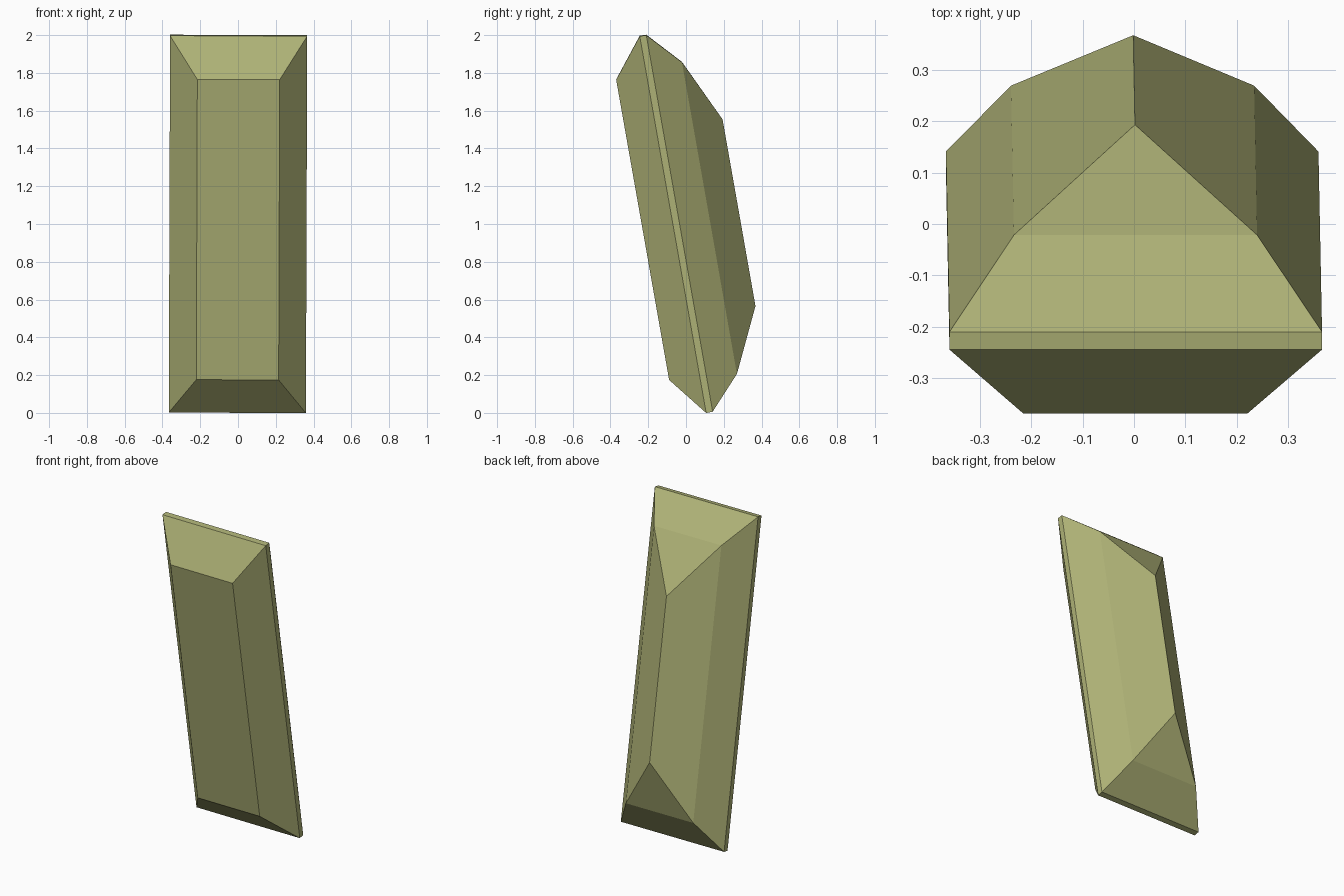
import bpy, bmesh, math

if "Cube" in bpy.data.objects:
    bpy.data.objects.remove(bpy.data.objects["Cube"])

# Step-cut gem: rectangular tiers as (half width, half length, depth)
TIERS = [
    (0.218, 0.807, -0.231),   # table
    (0.363, 1.013, -0.068),   # girdle, front edge
    (0.363, 1.012, -0.033),   # girdle, back edge
    (0.237, 0.838, 0.128),    # pavilion step
    (0.0, 0.502, 0.287),      # keel ridge
]


def tier_loop(bm, half_w, half_l, depth):
    if half_w == 0:           # ridge: both sides share the end points
        low = bm.verts.new((0, depth, -half_l))
        high = bm.verts.new((0, depth, half_l))
        return [low, low, high, high]
    corners = [(-1, -1), (1, -1), (1, 1), (-1, 1)]
    return [bm.verts.new((sx * half_w, depth, sz * half_l)) for sx, sz in corners]


bm = bmesh.new()
loops = [tier_loop(bm, *t) for t in TIERS]
bm.faces.new(loops[0])
for a, b in zip(loops, loops[1:]):
    for i in range(4):
        j = (i + 1) % 4
        ring = [a[i], a[j], b[j], b[i]]
        bm.faces.new(list(dict.fromkeys(ring)))
bmesh.ops.recalc_face_normals(bm, faces=bm.faces)

mesh = bpy.data.meshes.new("gem")
bm.to_mesh(mesh)
bm.free()

# Lean the gem backwards and rest its lower edge on the ground
gem = bpy.data.objects.new("gem", mesh)
gem.rotation_euler = (math.radians(10), math.radians(0.2), 0)
gem.location = (0, -0.002, 1.01)
bpy.context.collection.objects.link(gem)

mat = bpy.data.materials.new("olive_gem")
mat.diffuse_color = (0.42, 0.44, 0.18, 1)
mat.use_nodes = True
mat.node_tree.nodes["Principled BSDF"].inputs["Base Color"].default_value = mat.diffuse_color
mesh.materials.append(mat)
